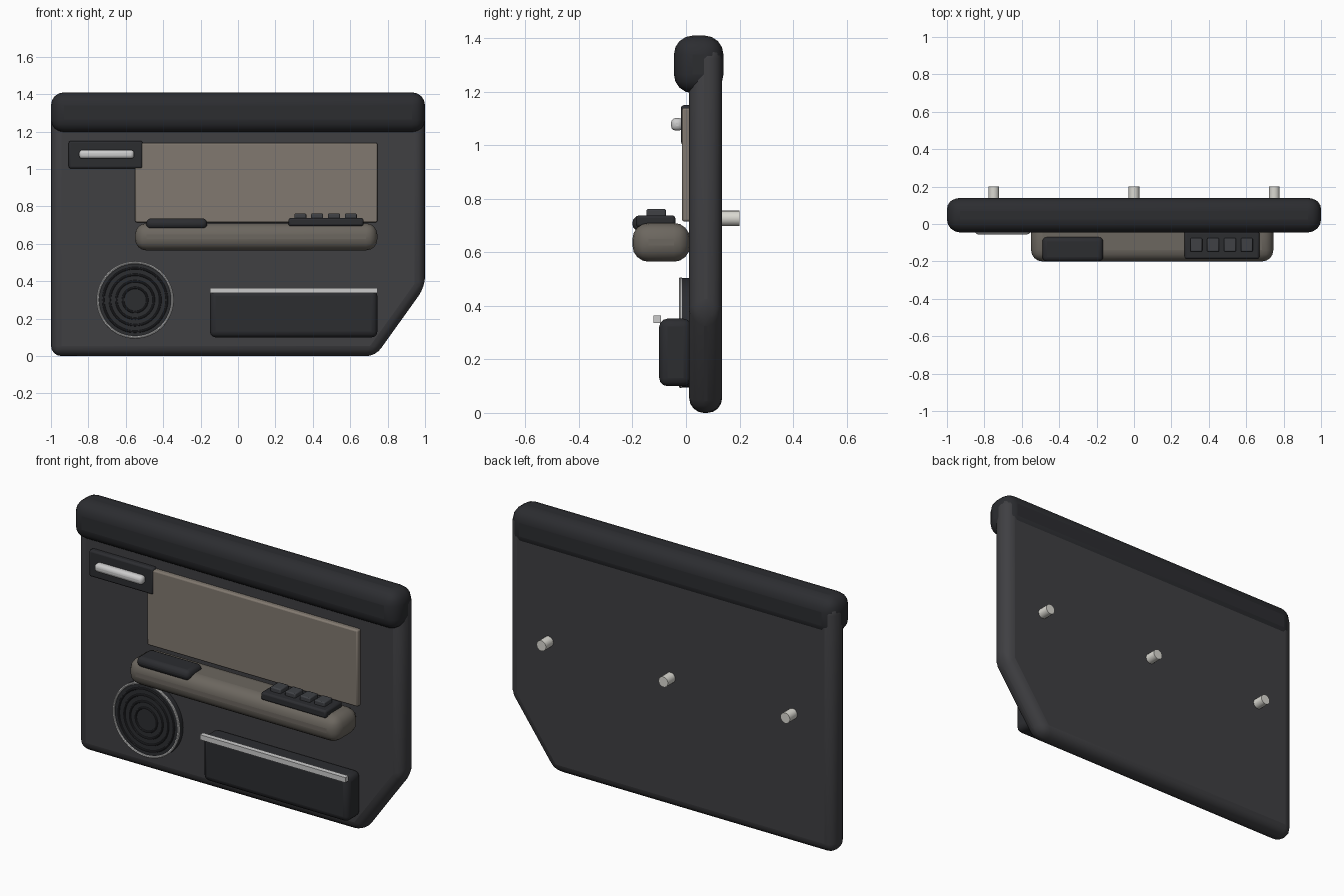
import bpy, bmesh, math
from mathutils import Vector

if "Cube" in bpy.data.objects:
    bpy.data.objects.remove(bpy.data.objects["Cube"])


def mat(name, r, g, b):
    m = bpy.data.materials.new(name)
    m.diffuse_color = (r, g, b, 1)
    m.use_nodes = True
    m.node_tree.nodes["Principled BSDF"].inputs["Base Color"].default_value = m.diffuse_color
    return m


BODY = mat("body_grey", 0.05, 0.05, 0.055)
DARK = mat("dark_trim", 0.025, 0.026, 0.03)
BUTTON = mat("button_grey", 0.05, 0.053, 0.06)
TAN = mat("tan_fabric", 0.22, 0.19, 0.16)
ARM = mat("armrest_tan", 0.15, 0.135, 0.115)
METAL = mat("bright_metal", 0.75, 0.75, 0.77)
CLIP = mat("clip_plastic", 0.7, 0.69, 0.64)


def finish(ob, material, bevel=0.0, segments=3):
    ob.data.materials.append(material)
    if bevel:
        b = ob.modifiers.new("bevel", 'BEVEL')
        b.width, b.segments = bevel, segments
        b.limit_method = 'ANGLE'
        b.angle_limit = math.radians(20)
    bpy.ops.object.select_all(action='DESELECT')
    ob.select_set(True)
    bpy.context.view_layer.objects.active = ob
    bpy.ops.object.shade_smooth_by_angle(angle=math.radians(35))
    return ob


def box(name, x, y, z, material, bevel=0.0, segments=3):
    bpy.ops.mesh.primitive_cube_add(size=1)
    ob = bpy.context.object
    ob.name = name
    lo, hi = Vector((x[0], y[0], z[0])), Vector((x[1], y[1], z[1]))
    for v in ob.data.vertices:
        v.co = (lo + hi) / 2 + v.co * (hi - lo)
    return finish(ob, material, bevel, segments)


def disc(name, x, z, y, r, material, sides, bevel=0.0):
    bpy.ops.mesh.primitive_cylinder_add(vertices=sides, radius=r, depth=y[1] - y[0],
                                        location=(x, sum(y) / 2, z), rotation=(math.pi / 2, 0, 0))
    bpy.context.object.name = name
    return finish(bpy.context.object, material, bevel, 2)


def ring(name, x, y, z, r, minor, material):
    bpy.ops.mesh.primitive_torus_add(major_radius=r, minor_radius=minor, major_segments=48,
                                     minor_segments=8, location=(x, y, z),
                                     rotation=(math.pi / 2, 0, 0))
    bpy.context.object.name = name
    return finish(bpy.context.object, material)


# Main panel: outline with one clipped lower corner, extruded through its thickness
outline = [(-1, 0), (0.735, 0), (1, 0.37), (1, 1.38), (-1, 1.38)]
bm = bmesh.new()
face = bm.faces.new([bm.verts.new((x, 0.012, z)) for x, z in outline])
ext = bmesh.ops.extrude_face_region(bm, geom=[face])
bmesh.ops.translate(bm, vec=(0, 0.123, 0),
                    verts=[g for g in ext["geom"] if isinstance(g, bmesh.types.BMVert)])
bmesh.ops.recalc_face_normals(bm, faces=bm.faces)
mesh = bpy.data.meshes.new("door_panel")
bm.to_mesh(mesh)
bm.free()
panel = bpy.data.objects.new("door_panel", mesh)
bpy.context.collection.objects.link(panel)
finish(panel, BODY, 0.055, 4)

# Padded roll along the top
box("top_roll", (-1, 1), (-0.045, 0.14), (1.195, 1.41), DARK, 0.07, 4)

# Fabric insert and armrest
box("fabric_insert", (-0.55, 0.745), (-0.015, 0.02), (0.715, 1.14), TAN, 0.008, 2)
box("armrest", (-0.55, 0.745), (-0.2, 0.015), (0.565, 0.71), ARM, 0.06, 4)
box("pull_cup", (-0.49, -0.165), (-0.2, -0.07), (0.68, 0.736), DARK, 0.024)

# Window switches
box("switch_plate", (0.27, 0.67), (-0.187, -0.04), (0.695, 0.738), DARK, 0.01, 2)
for i in range(4):
    cx = 0.333 + 0.09 * i
    box(f"switch_{i + 1}", (cx - 0.032, cx + 0.032), (-0.148, -0.075), (0.73, 0.762), BUTTON, 0.006, 2)

# Door release handle in its bezel
box("handle_bezel", (-0.905, -0.51), (-0.019, 0.02), (1.003, 1.15), DARK, 0.01, 2)
box("release_handle", (-0.85, -0.555), (-0.056, -0.01), (1.055, 1.102), METAL, 0.018)

# Speaker with concentric grille ribs
disc("speaker_grille", -0.55, 0.3, (-0.02, 0.02), 0.205, DARK, 48)
ring("speaker_trim", -0.55, -0.02, 0.3, 0.2, 0.007, METAL)
for i, r in enumerate((0.065, 0.1, 0.135, 0.17)):
    ring(f"grille_rib_{i + 1}", -0.55, -0.02, 0.3, r, 0.006, DARK)

# Map pocket with a bright strip at its lip
box("map_pocket", (-0.15, 0.745), (-0.1, 0.02), (0.1, 0.352), DARK, 0.03)
box("pocket_strip", (-0.15, 0.745), (-0.121, -0.093), (0.336, 0.364), METAL)

# Mounting clips on the back
for i, x in enumerate((-0.75, 0, 0.75)):
    disc(f"mounting_clip_{i + 1}", x, 0.727, (0.12, 0.2), 0.029, CLIP, 16)
